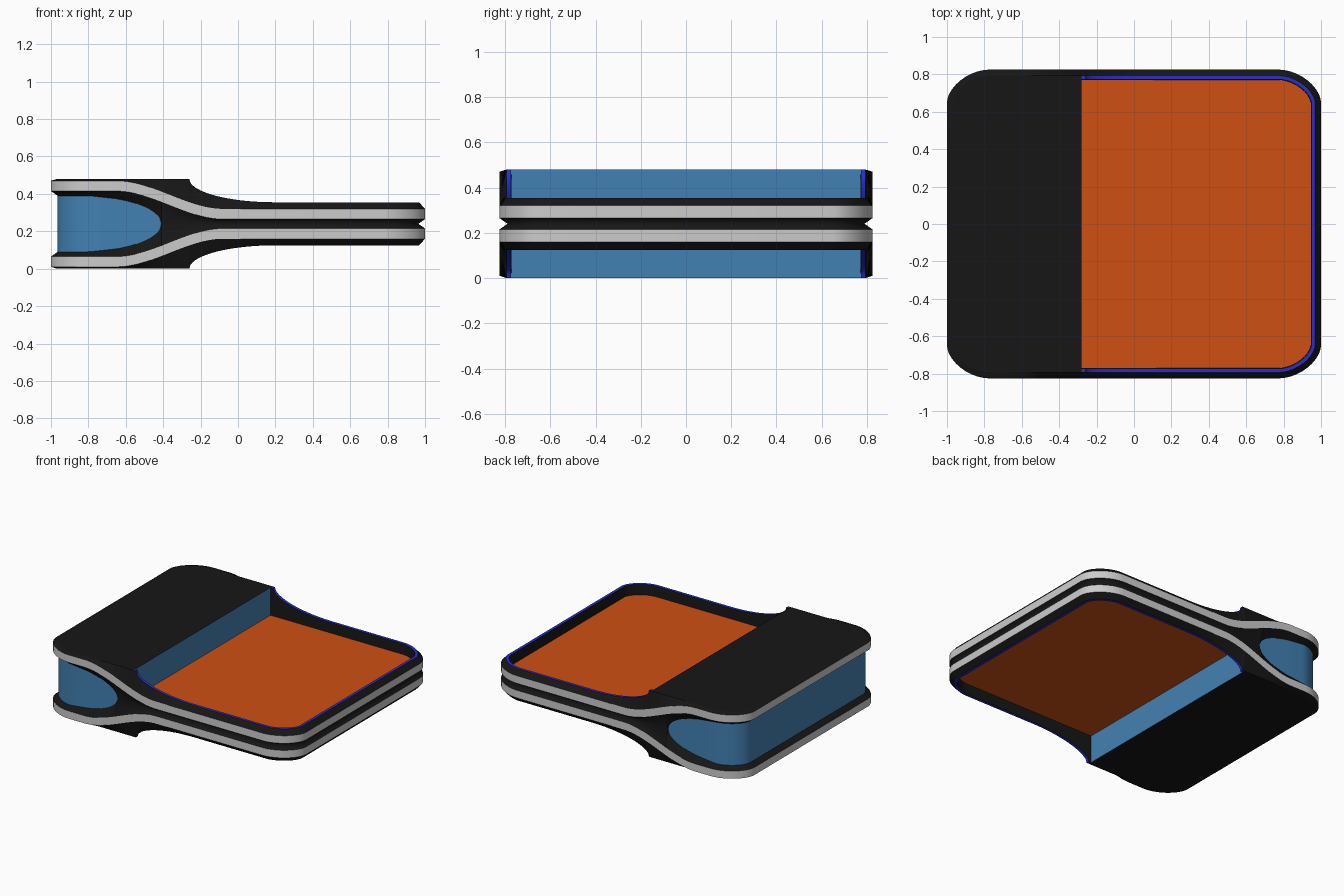
import bpy, math
from mathutils import Vector

if "Cube" in bpy.data.objects:
    bpy.data.objects.remove(bpy.data.objects["Cube"])

MID = 0.24                      # horizontal mirror plane
HX, HY = 1.0, 0.825             # half length / half width
CX, CY = 0.22, 0.175            # corner size
STEP, RIM, POCKET = -0.28, -0.26, -0.41


def material(name, rgb):
    m = bpy.data.materials.new(name)
    m.diffuse_color = (*rgb, 1)
    m.use_nodes = True
    m.node_tree.nodes["Principled BSDF"].inputs["Base Color"].default_value = m.diffuse_color
    return m


BLACK = material("black", (0.008, 0.008, 0.008))
BLUE = material("blue", (0.055, 0.22, 0.45))
EDGE = material("edge_blue", (0.02, 0.03, 0.6))
ORANGE = material("orange", (0.62, 0.08, 0.007))


# Plan outline, counter-clockwise: long sides with fine samples, soft corners
def build_outline():
    xs = {STEP, RIM, POCKET, -0.78, 0.78, 0.2, -0.255, -0.245, -0.23, -0.414, -0.42, -0.43}
    xs |= {round(-0.65 + 0.025 * i, 3) for i in range(33)}
    xs = sorted(xs)
    side = [Vector((x, -HY)) for x in xs]
    e = 2 / 1.75
    corner = []
    for i in range(1, 11):
        a = math.pi / 2 * i / 10
        corner.append(Vector((HX - CX + CX * math.sin(a) ** e,
                              -HY + CY - CY * max(math.cos(a), 0) ** e)))
    half = side + corner
    half += [Vector((p.x, -p.y)) for p in reversed(corner)]
    half += [Vector((p.x, -p.y)) for p in reversed(side)]
    half += [Vector((-p.x, -p.y)) for p in corner]
    half += [Vector((-p.x, p.y)) for p in reversed(corner)]
    return half


OUT = build_outline()
N = len(OUT)
NORMALS = []
for i in range(N):
    t = (OUT[(i + 1) % N] - OUT[i - 1]).normalized()
    NORMALS.append(Vector((-t.y, t.x)))


def ring(inset, zf):
    return [(*(p + n * inset), zf(p.x) - MID) for p, n in zip(OUT, NORMALS)]


# Height curves along the length
def drop(x):
    u = min(max((x + 0.65) / 0.57, 0), 1)
    return 0.15 * (1 - u * u * (3 - 2 * u))


def band_top(x):
    return 0.32 + drop(x)


def band_low(x):
    return 0.265 + drop(x)


def rim_z(x):
    if x <= RIM:
        return 0.48
    return 0.48 - 0.125 * math.sqrt(1 - min((x - 0.2) / 0.46, 0) ** 2)


def pocket_z(x):
    if x >= POCKET:
        return MID
    return MID + 0.15 * math.sqrt(1 - max((x + 0.85) / 0.44, 0) ** 2)


def floor_z(x):
    return 0.28


def add(name, verts, faces, mat, smooth=True, mirror=True):
    me = bpy.data.meshes.new(name)
    me.from_pydata(verts, [], faces)
    ob = bpy.data.objects.new(name, me)
    bpy.context.collection.objects.link(ob)
    ob.location.z = MID
    if mat:
        me.materials.append(mat)
    if mirror:
        m = ob.modifiers.new("mirror", 'MIRROR')
        m.use_axis = (False, False, True)
        m.merge_threshold = 0.0005
    bpy.context.view_layer.objects.active = ob
    ob.select_set(True)
    if smooth:
        bpy.ops.object.shade_smooth_by_angle(angle=math.radians(25))
    ob.select_set(False)
    return ob


def strip(name, profile, mat, x_min=-2, x_max=2, mirror=True):
    """Wall that follows the outline through (inset, height curve) rows."""
    verts = [v for inset, zf in profile for v in ring(inset, zf)]
    faces = []
    for r in range(len(profile) - 1):
        for i in range(N):
            j = (i + 1) % N
            if x_min - 1e-5 <= min(OUT[i].x, OUT[j].x) and max(OUT[i].x, OUT[j].x) <= x_max + 1e-5:
                a, b = r * N, (r + 1) * N
                faces.append((a + i, a + j, b + j, b + i))
    return add(name, verts, faces, mat, mirror=mirror)


def lower_pocket_z(x):
    return 2 * MID - pocket_z(x)


def plate(name, inset, z, keep, mat):
    pts = [(*(p + n * inset), z - MID) for p, n in zip(OUT, NORMALS) if keep(p.x)]
    return add(name, pts, [tuple(range(len(pts)))], mat, smooth=False)


# Grey bands around the edge
strip("edge_band", [(0, band_low), (0, band_top)], None)
# Black bevels above and below the bands
strip("lower_bevel", [(0.036, pocket_z), (0, band_low)], BLACK)
strip("upper_bevel", [(0, band_top), (0.032, rim_z)], BLACK)
# Blue wrap wall between the two thick halves
strip("end_pocket_wall", [(0.036, lower_pocket_z), (0.036, pocket_z)], BLUE,
      x_max=POCKET, mirror=False)
# Thin rim and inner wall of the tray
strip("tray_rim", [(0.032, rim_z), (0.052, rim_z)], EDGE, x_min=STEP)
strip("tray_inner_wall", [(0.052, rim_z), (0.055, floor_z)], BLACK, x_min=STEP)
# Thick end cover and recessed panel
plate("end_cover", 0.032, 0.48, lambda x: x <= STEP + 1e-5, BLACK)
plate("tray_panel", 0.055, 0.28, lambda x: x >= STEP - 1e-5, ORANGE)
# Step wall between cover and panel
w = HY - 0.032
add("step_wall", [(STEP, -w, 0.04), (STEP, w, 0.04), (STEP, w, 0.24), (STEP, -w, 0.24)],
    [(0, 1, 2, 3)], BLUE, smooth=False)
